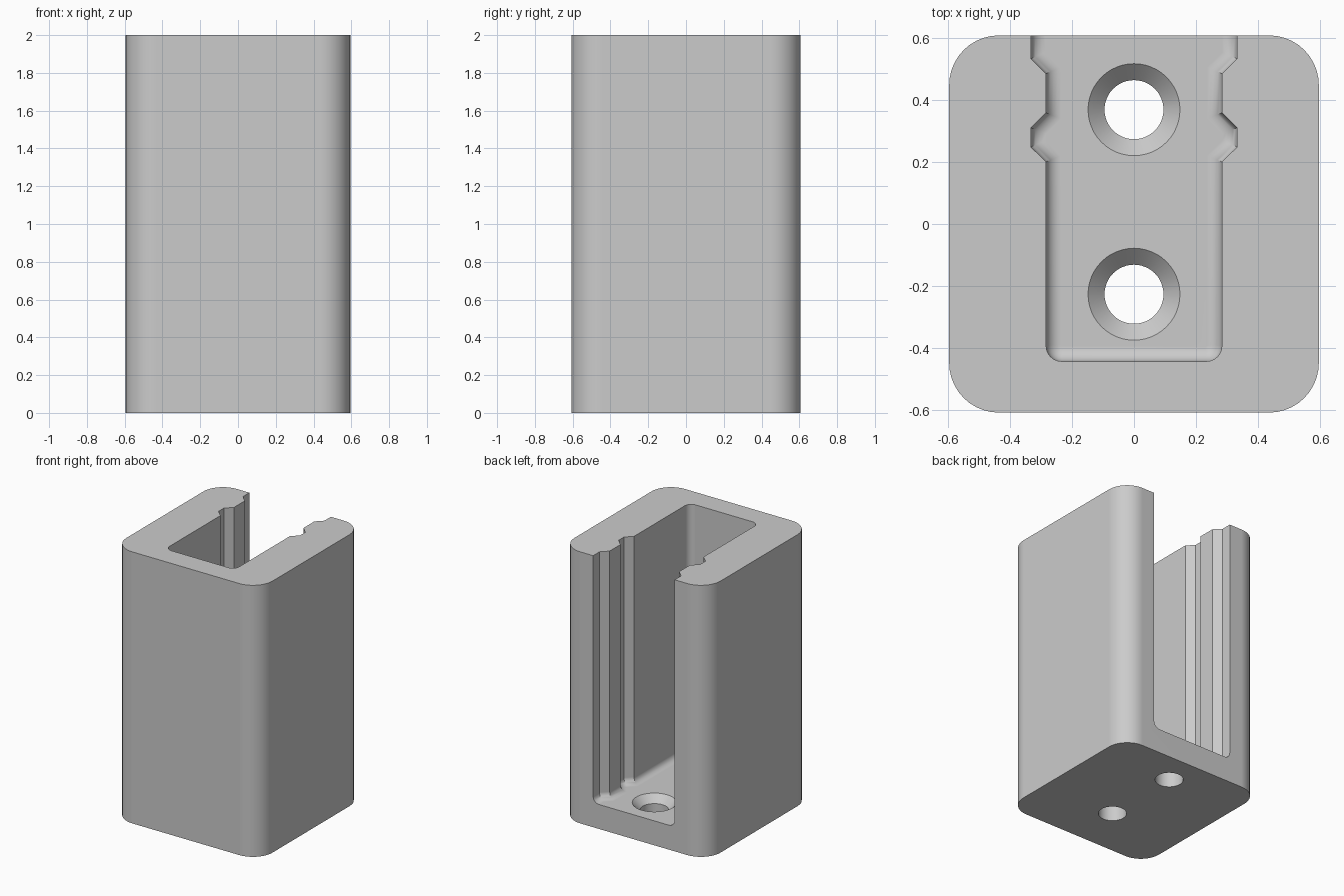
import bpy, bmesh
from math import sin, cos, pi
from mathutils import Vector

cube = bpy.data.objects.get("Cube")
if cube:
    bpy.data.objects.remove(cube, do_unlink=True)

HALF_X, HALF_Y, HEIGHT = 0.595, 0.607, 2.0
FLOOR = 0.18
FILLET = 0.048

grey = bpy.data.materials.new("light_grey")
grey.use_nodes = True
grey.diffuse_color = (0.6, 0.6, 0.6, 1)
grey.node_tree.nodes["Principled BSDF"].inputs["Base Color"].default_value = (0.6, 0.6, 0.6, 1)


def arc(cx, cy, r, start, steps):
    """Quarter circle, counter-clockwise."""
    return [Vector((cx + r * cos(start + pi / 2 * i / steps),
                    cy + r * sin(start + pi / 2 * i / steps))) for i in range(steps + 1)]


def inset(points, d):
    """Move every edge of a counter-clockwise outline inwards by d."""
    result = []
    for i, p in enumerate(points):
        a = (p - points[i - 1]).normalized()
        b = (points[(i + 1) % len(points)] - p).normalized()
        na, nb = Vector((-a.y, a.x)), Vector((-b.y, b.x))
        result.append(p + (na + nb) * d / (1 + na.dot(nb)))
    return result


def loft(name, sections):
    """Closed solid through (outline, z) sections from bottom to top."""
    bm = bmesh.new()
    rings = [[bm.verts.new((p.x, p.y, z)) for p in pts] for pts, z in sections]
    for low, high in zip(rings, rings[1:]):
        for i in range(len(low)):
            j = (i + 1) % len(low)
            bm.faces.new((low[i], low[j], high[j], high[i]))
    bm.faces.new(rings[0][::-1])
    bm.faces.new(rings[-1])
    mesh = bpy.data.meshes.new(name)
    bm.to_mesh(mesh)
    bm.free()
    mesh.materials.append(grey)
    obj = bpy.data.objects.new(name, mesh)
    bpy.context.collection.objects.link(obj)
    return obj


def circle(cy, r, steps=12):
    pts = []
    for q in range(4):
        pts += arc(0, cy, r, q * pi / 2, steps)[:-1]
    return pts


# Rounded outer block
R = 0.16
outline = []
for q, (sx, sy) in enumerate([(1, 1), (-1, 1), (-1, -1), (1, -1)]):
    outline += arc(sx * (HALF_X - R), sy * (HALF_Y - R), R, q * pi / 2, 10)
body = loft("channel_body", [(outline, 0), (outline, HEIGHT)])

# Grooved channel, open at the back and top, with a filleted floor
IN, OUT, END, r = 0.283, 0.332, -0.442, 0.05
side = arc(IN - r, END + r, r, -pi / 2, 6)
side += [Vector(p) for p in [(IN, 0.2), (OUT, 0.248), (OUT, 0.31), (IN, 0.358),
                             (IN, 0.484), (OUT, 0.532), (OUT, 0.9)]]
profile = side + [Vector((-p.x, p.y)) for p in reversed(side)]
sections = []
for i in range(7):
    t = pi / 2 * i / 6
    sections.append((inset(profile, FILLET * (1 - sin(t))), FLOOR + FILLET * (1 - cos(t))))
sections.append((profile, HEIGHT + 0.2))
cutters = [loft("channel_cutter", sections)]

# Countersunk screw holes
for cy in (-0.226, 0.368):
    small, big = circle(cy, 0.095), circle(cy, 0.148)
    cutters.append(loft("screw_hole_cutter", [(small, -0.1), (small, FLOOR - 0.053),
                                              (big, FLOOR), (big, FLOOR + 0.1)]))

# Cut the block, then tidy up
bpy.ops.object.select_all(action='DESELECT')
bpy.context.view_layer.objects.active = body
body.select_set(True)
for cutter in cutters:
    cutter.hide_render = True
    mod = body.modifiers.new("cut", 'BOOLEAN')
    mod.operation = 'DIFFERENCE'
    mod.solver = 'EXACT'
    mod.object = cutter
    bpy.ops.object.modifier_apply(modifier=mod.name)
    bpy.data.objects.remove(cutter, do_unlink=True)

bpy.ops.object.shade_smooth_by_angle(angle=0.5)
normals = body.modifiers.new("flat_face_normals", 'WEIGHTED_NORMAL')
normals.keep_sharp = True
